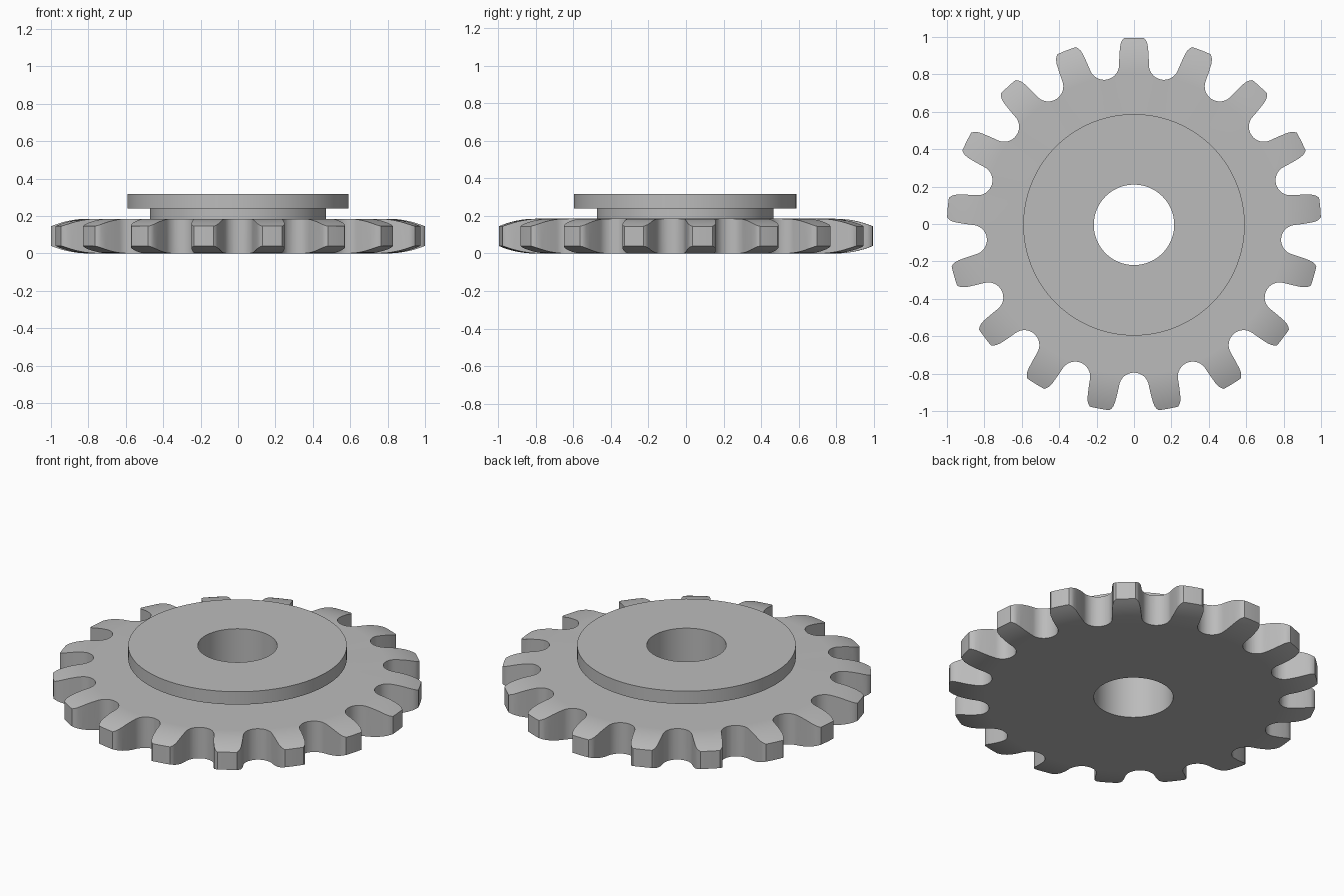
import bpy, bmesh, math
from mathutils import Matrix, Vector

cube = bpy.data.objects.get("Cube")
if cube:
    bpy.data.objects.remove(cube)

TEETH = 17
PITCH = 2 * math.pi / TEETH
SHIFT_Y = -0.0045          # odd tooth count, so the bounds sit off the axis
THICK = 0.185

steel = bpy.data.materials.new("grey_steel")
steel.use_nodes = True
grey = (0.5, 0.5, 0.5, 1)
steel.diffuse_color = grey
steel.node_tree.nodes["Principled BSDF"].inputs["Base Color"].default_value = grey


def make_object(name, bm):
    bmesh.ops.recalc_face_normals(bm, faces=bm.faces)
    mesh = bpy.data.meshes.new(name)
    bm.to_mesh(mesh)
    bm.free()
    mesh.materials.append(steel)
    obj = bpy.data.objects.new(name, mesh)
    bpy.context.collection.objects.link(obj)
    return obj


def lathe(name, profile, steps):
    """Closed (radius, z) profile turned about the z axis, starting at +y."""
    bm = bmesh.new()
    rings = []
    for i in range(steps):
        a = 2 * math.pi * i / steps
        rings.append([bm.verts.new((r * math.sin(a), r * math.cos(a), z)) for r, z in profile])
    n = len(profile)
    for i, ring in enumerate(rings):
        nxt = rings[(i + 1) % steps]
        for j in range(n):
            k = (j + 1) % n
            bm.faces.new((ring[j], ring[k], nxt[k], nxt[j]))
    return make_object(name, bm)


# Rounded rim: an arc tangent to the flat faces, narrowing towards the tooth tips
START, DROP = 0.8, 0.04
width = 1 - START
arc_r = (width ** 2 + DROP ** 2) / (2 * DROP)
rim = []
for i in range(9):
    d = width * i / 8
    rim.append((START + d, arc_r - math.sqrt(arc_r ** 2 - d ** 2)))

# Turned blank: bore, plate, neck and flange in one solid
BORE, NECK, FLANGE = 0.215, 0.47, 0.592
profile = [(BORE, 0)] + rim
profile += [(r, THICK - z) for r, z in reversed(rim)]
profile += [(NECK, THICK), (NECK, 0.24), (FLANGE, 0.24), (FLANGE, 0.317), (BORE, 0.317)]
sprocket = lathe("sprocket", profile, TEETH * 12)

# Tooth outline: half a tooth flank, then half of the round gap beside it
half = [(0.039, 1.02), (0.053, 0.9985), (0.063, 0.987), (0.07, 0.973),
        (0.075, 0.95), (0.0775, 0.915), (0.079, 0.885)]
gap_r, gap_dist = 0.08, 0.87
centre = gap_dist * Vector((math.sin(PITCH / 2), math.cos(PITCH / 2)))
for i in range(9):
    a = math.pi + (math.pi / 2 - PITCH / 2) * i / 8
    half.append(tuple(centre + gap_r * Vector((math.cos(a), math.sin(a)))))
tooth = [(-x, y) for x, y in reversed(half[:-1])] + half

# Prism with the tooth outline
bm = bmesh.new()
loop = []
for t in range(TEETH):
    turn = Matrix.Rotation(-PITCH * t, 3, "Z")
    loop += [bm.verts.new(turn @ Vector((x, y, -0.1))) for x, y in tooth]
face = bm.faces.new(loop)
top = bmesh.ops.extrude_face_region(bm, geom=[face])["geom"]
bmesh.ops.translate(bm, vec=(0, 0, 0.6), verts=[g for g in top if isinstance(g, bmesh.types.BMVert)])
cutter = make_object("tooth_cutter", bm)
cutter.hide_render = True

# Cut the teeth
bpy.ops.object.select_all(action="DESELECT")
bpy.context.view_layer.objects.active = sprocket
sprocket.select_set(True)
cut = sprocket.modifiers.new("teeth", "BOOLEAN")
cut.operation = "INTERSECT"
cut.solver = "EXACT"
cut.object = cutter
bpy.ops.object.modifier_apply(modifier=cut.name)
bpy.data.objects.remove(cutter)

# Shading and centring
bpy.ops.object.shade_smooth_by_angle(angle=math.radians(28))
weighted = sprocket.modifiers.new("even_shading", "WEIGHTED_NORMAL")
weighted.keep_sharp = True
sprocket.location.y = SHIFT_Y
